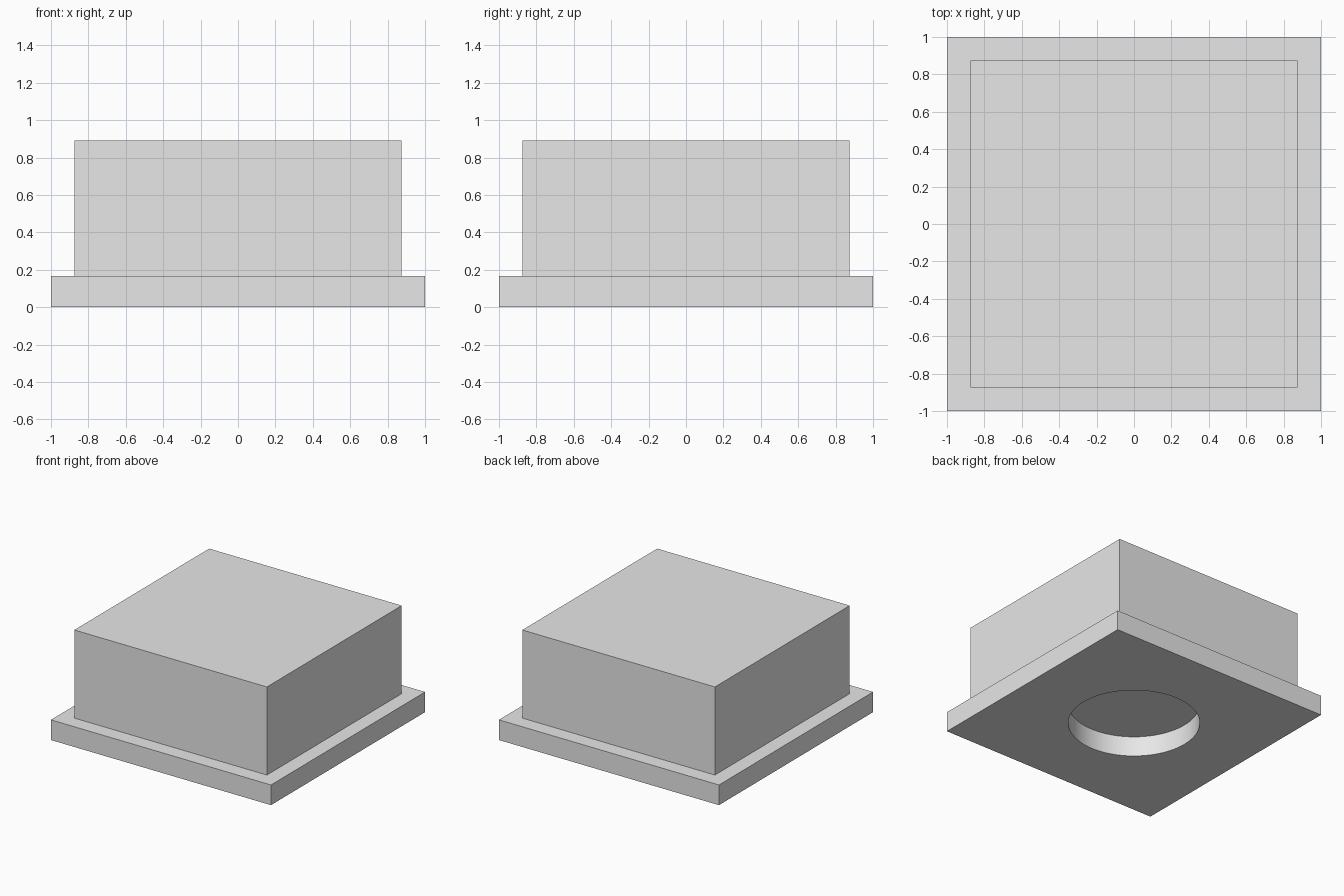
import bpy
import bmesh
from mathutils import Matrix, Vector

old = bpy.data.objects.get("Cube")
if old:
    bpy.data.objects.remove(old, do_unlink=True)

BASE_TOP, TOP = 0.166, 0.89
BASE_WIDTH, BODY_WIDTH = 2.0, 1.75
HOLE_RADIUS = 0.495

grey = bpy.data.materials.new("light grey")
grey.use_nodes = True
colour = (0.8, 0.8, 0.8, 1)
grey.diffuse_color = colour
grey.node_tree.nodes["Principled BSDF"].inputs["Base Color"].default_value = colour


def add_object(name, bm):
    mesh = bpy.data.meshes.new(name)
    bm.to_mesh(mesh)
    bm.free()
    mesh.materials.append(grey)
    obj = bpy.data.objects.new(name, mesh)
    bpy.context.collection.objects.link(obj)
    return obj


def box(name, width, bottom, top):
    bm = bmesh.new()
    place = Matrix.Translation((0, 0, (bottom + top) / 2))
    scale = Matrix.Diagonal(Vector((width, width, top - bottom, 1)))
    bmesh.ops.create_cube(bm, size=1, matrix=place @ scale)
    return add_object(name, bm)


# Square flange and the block standing on it
base_plate = box("base_plate", BASE_WIDTH, 0, BASE_TOP)
block = box("upper_block", BODY_WIDTH, BASE_TOP, TOP)

# Round socket through the flange, closed above by the block
bm = bmesh.new()
bmesh.ops.create_cone(bm, cap_ends=True, segments=96, radius1=HOLE_RADIUS,
                      radius2=HOLE_RADIUS, depth=1)
cutter = add_object("socket_cutter", bm)
cutter.hide_render = True
cutter.hide_viewport = True
cutter.display_type = 'WIRE'

cut = base_plate.modifiers.new("socket", 'BOOLEAN')
cut.operation = 'DIFFERENCE'
cut.solver = 'EXACT'
cut.object = cutter

# Apply the cut, then smooth only the round wall
bpy.context.view_layer.update()
graph = bpy.context.evaluated_depsgraph_get()
result = bpy.data.meshes.new_from_object(base_plate.evaluated_get(graph))
base_plate.modifiers.clear()
base_plate.data = result
bpy.data.objects.remove(cutter, do_unlink=True)

bpy.ops.object.select_all(action='DESELECT')
base_plate.select_set(True)
bpy.context.view_layer.objects.active = base_plate
bpy.ops.object.shade_smooth_by_angle(angle=0.5)
